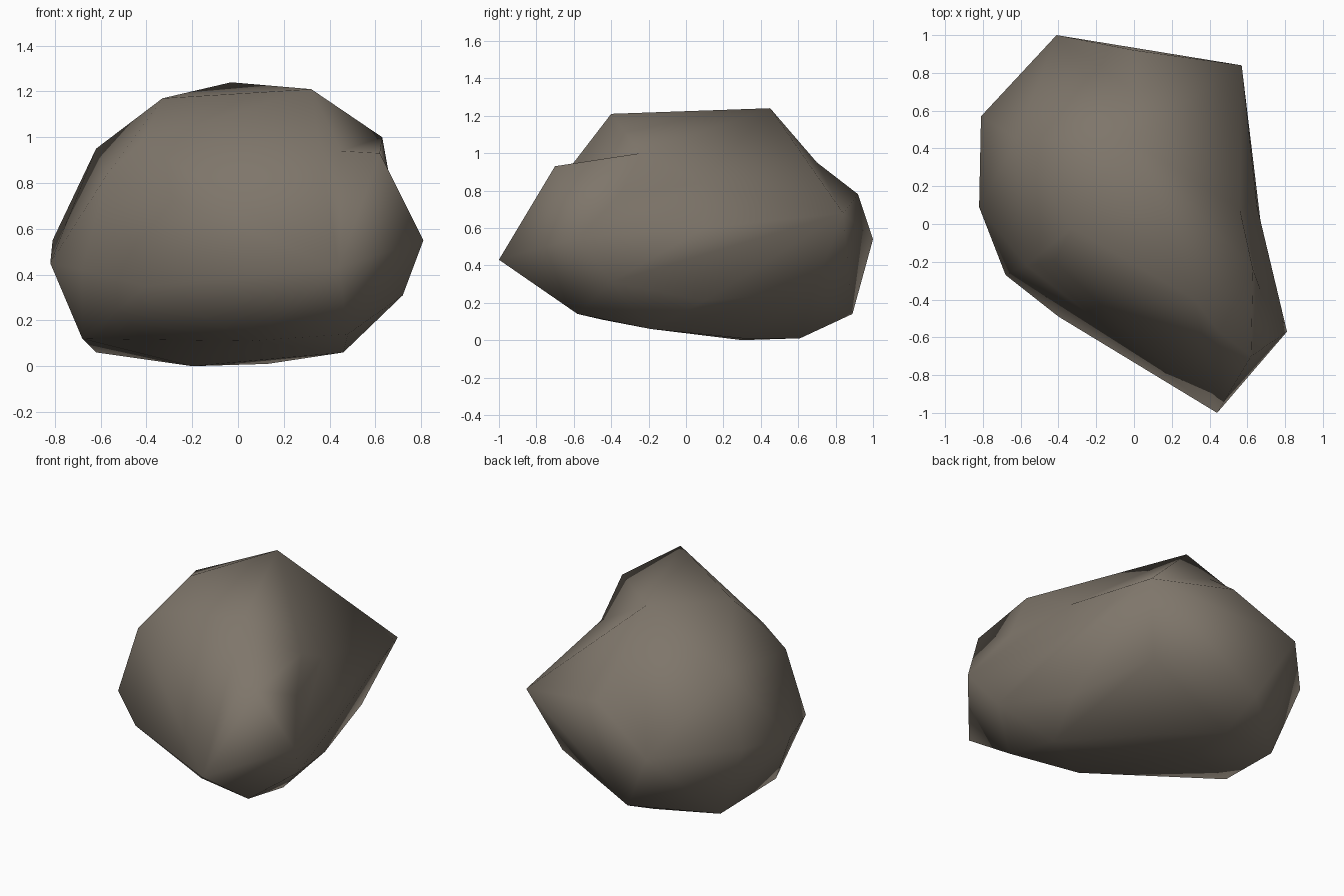
import bpy
import bmesh
from mathutils import Vector

default_cube = bpy.data.objects.get("Cube")
if default_cube:
    bpy.data.objects.remove(default_cube, do_unlink=True)

# Corner points of the boulder, in hundredths of a unit, grouped by region
CROWN = [(32, -40, 121), (-3, 45, 124), (-33, -2, 117), (63, -24, 100), (62, -70, 93),
         (-62, 45, 95), (-42, -20, 98), (-57, -22, 84)]
GIRTH = [(44, -100, 43), (81, -57, 55), (57, 84, 68), (0, 92, 78), (-41, 100, 54),
         (-81, 57, 55), (-82, 9, 45), (-68, -27, 42), (-62, -25, 62), (-40, -49, 35),
         (72, -40, 31)]
BASE = [(48, -58, 14), (46, -19, 6), (56, 10, 21), (42, 68, 26), (-20, 89, 14), (5, -45, 11),
        (-62, 53, 6), (-68, 4, 12), (-20, 61, 1), (-20, 30, 0), (13, 30, 1)]

# Hollows: shoulder valley, side, below the rim, front notch, back slope
HOLLOWS = [(56, 8, 84), (65, 10, 60), (67, -35, 78), (45, -57, 94), (0, 70, 95)]


def make_material(name, colour):
    material = bpy.data.materials.new(name)
    material.use_nodes = True
    material.diffuse_color = colour
    shader = material.node_tree.nodes["Principled BSDF"]
    shader.inputs["Base Color"].default_value = colour
    shader.inputs["Roughness"].default_value = 0.9
    return material


def press_hollow(bm, target):
    """Split the edge whose middle is closest to the target and pull it there."""
    def gap(edge):
        start, end = edge.verts
        return ((start.co + end.co) / 2 - target).length

    edge = min(list(bm.edges), key=gap)
    middle = bmesh.utils.edge_split(edge, edge.verts[0], 0.5)[1]
    for face in list(middle.link_faces):
        near = [link.other_vert(middle) for link in middle.link_edges]
        far = [vert for vert in face.verts if vert != middle and vert not in near]
        if far:
            bmesh.utils.face_split(face, middle, far[0])
    middle.co = target


def wrap_points(name, points, hollows, material):
    """Stretch a faceted skin around the points, press hollows in, shade it softly."""
    mesh = bpy.data.meshes.new(name)
    bm = bmesh.new()
    for point in points:
        bm.verts.new(Vector(point) / 100)
    bmesh.ops.convex_hull(bm, input=bm.verts[:])
    for vert in list(bm.verts):
        if not vert.link_faces:
            bm.verts.remove(vert)
    for hollow in hollows:
        press_hollow(bm, Vector(hollow) / 100)
    bmesh.ops.recalc_face_normals(bm, faces=bm.faces[:])
    for face in bm.faces:
        face.smooth = True
    bm.to_mesh(mesh)
    bm.free()
    mesh.materials.append(material)
    item = bpy.data.objects.new(name, mesh)
    bpy.context.collection.objects.link(item)
    return item


stone = make_material("warm grey stone", (0.21, 0.18, 0.145, 1))
wrap_points("boulder", CROWN + GIRTH + BASE, HOLLOWS, stone)
